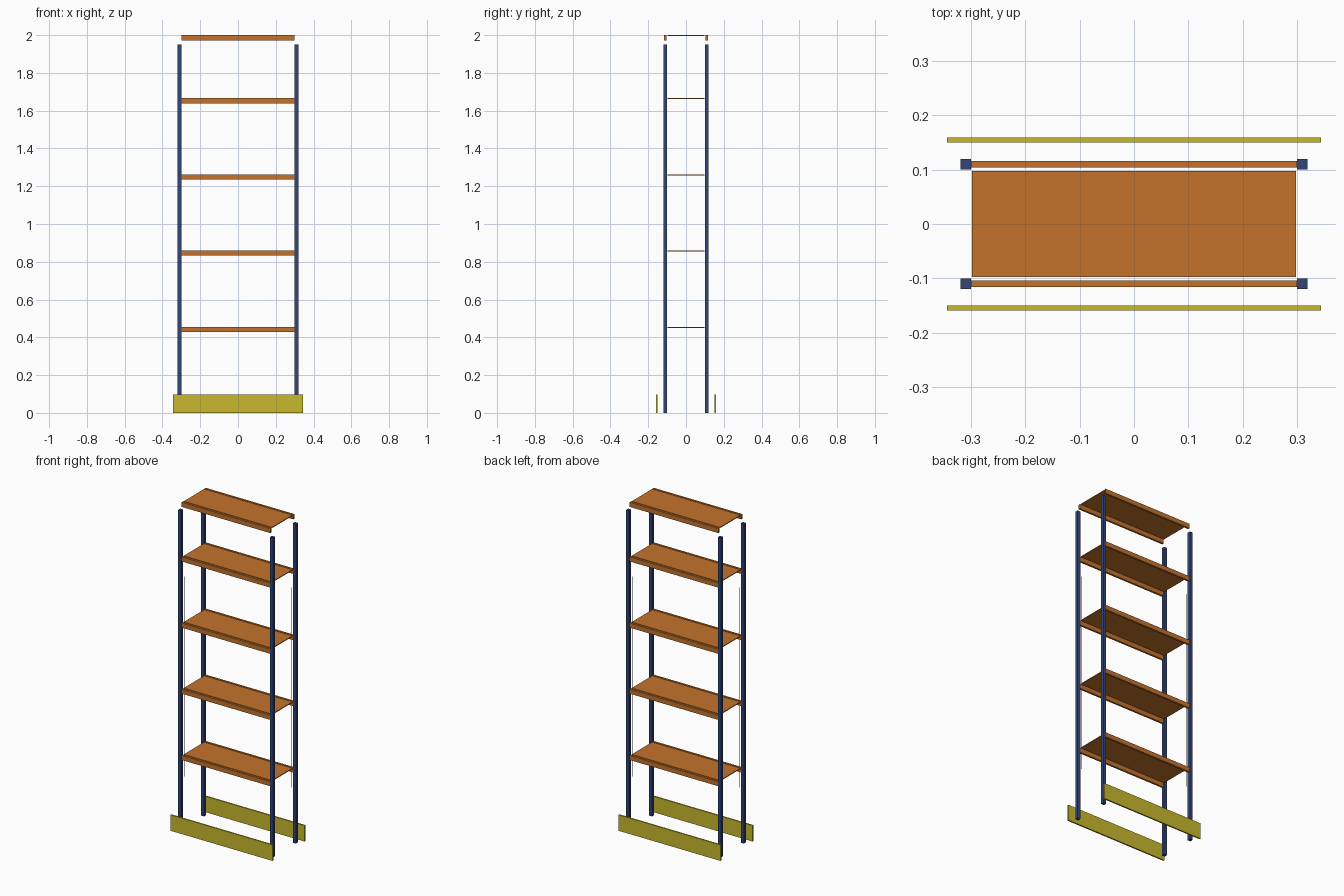
import bpy

cube = bpy.data.objects.get("Cube")
if cube:
    bpy.data.objects.remove(cube, do_unlink=True)


def make_material(name, rgb):
    mat = bpy.data.materials.new(name)
    mat.use_nodes = True
    colour = (*rgb, 1.0)
    mat.diffuse_color = colour
    mat.node_tree.nodes["Principled BSDF"].inputs["Base Color"].default_value = colour
    return mat


ORANGE = make_material("orange shelf", (0.55, 0.17, 0.025))
NAVY = make_material("navy steel", (0.035, 0.062, 0.18))
YELLOW = make_material("yellow guard", (0.58, 0.48, 0.027))
GREY = make_material("grey wire", (0.3, 0.3, 0.3))


def box(name, centre, size, mat):
    """Flat-sided box given by its centre and full size."""
    bpy.ops.mesh.primitive_cube_add(size=1, location=centre)
    obj = bpy.context.object
    obj.name = name
    obj.scale = size
    bpy.ops.object.transform_apply(location=False, rotation=False, scale=True)
    obj.data.materials.append(mat)
    return obj


POST_HEIGHT = 1.95
SHELF_TOPS = (0.455, 0.86, 1.263, 1.667, 2.0)
RAIL_HEIGHT = 0.028
PANEL_THICKNESS = 0.005
GUARD_HEIGHT = 0.097
SIDES = ((-1, "right"), (1, "left"))
ENDS = ((-1, "front"), (1, "back"))

# Shelves: a thin panel between a front and a back rail
for level, top in enumerate(SHELF_TOPS, 1):
    box(f"shelf_panel_{level}", (0, 0, top - PANEL_THICKNESS / 2),
        (0.596, 0.196, PANEL_THICKNESS), ORANGE)
    for sy, end in ENDS:
        box(f"{end}_rail_{level}", (0, sy * 0.11, top - RAIL_HEIGHT / 2),
            (0.6, 0.012, RAIL_HEIGHT), ORANGE)

for sy, end in ENDS:
    # Floor guards stand clear of the frame
    box(f"{end}_floor_guard", (0, sy * 0.155, GUARD_HEIGHT / 2),
        (0.688, 0.009, GUARD_HEIGHT), YELLOW)
    for sx, side in SIDES:
        # Corner posts and the fine wires beside them
        box(f"{end}_{side}_post", (sx * 0.31, sy * 0.11, POST_HEIGHT / 2),
            (0.02, 0.02, POST_HEIGHT), NAVY)
        box(f"{end}_{side}_wire", (sx * 0.283, sy * 0.11, 0.94),
            (0.001, 0.001, 1.22), GREY)
